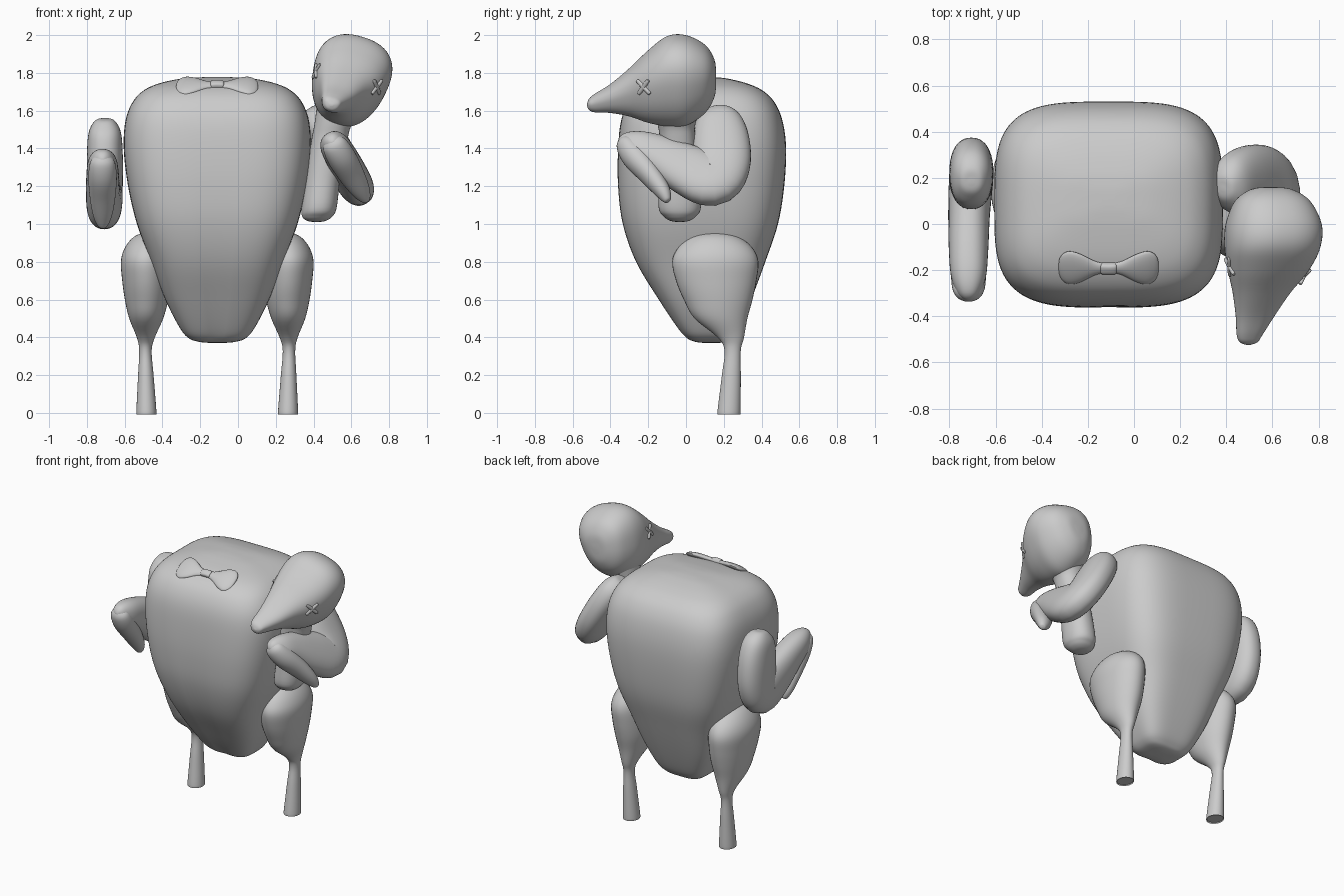
import bpy, bmesh, math
from mathutils import Vector, Matrix

X, Y, Z = Vector((1, 0, 0)), Vector((0, 1, 0)), Vector((0, 0, 1))


def spline(rows, steps):
    """Catmull-Rom through rows of numbers."""
    out = []
    for i in range(len(rows) - 1):
        p = [rows[max(0, min(len(rows) - 1, i + k))] for k in (-1, 0, 1, 2)]
        for s in range(steps):
            t = s / steps
            out.append([0.5 * (2 * b + (c - a) * t + (2 * a - 5 * b + 4 * c - d) * t * t
                               + (3 * b - a - 3 * c + d) * t ** 3) for a, b, c, d in zip(*p)])
    return out + [list(rows[-1])]


def loft(name, rows, axes=(X, Y), n=2.0, egg=0.0, sides=40, steps=5, mat=Matrix(), tweak=None):
    """Skin superelliptic sections (x, y, z, radius u, radius v). axes=None follows a bend in the yz plane."""
    bm = bmesh.new()
    pts = spline(rows, steps)
    rings = []
    for i, (x, y, z, a, b) in enumerate(pts):
        if axes:
            u, v = axes
        else:
            q, r = pts[max(i - 2, 0)], pts[min(i + 2, len(pts) - 1)]
            t = (Vector(r[:3]) - Vector(q[:3])).normalized()
            u, v = X, t.cross(X).normalized()
        ring = []
        for k in range(sides):
            ang = 2 * math.pi * k / sides
            c, s = math.cos(ang), math.sin(ang)
            c = math.copysign(abs(c) ** (2 / n), c)
            s = math.copysign(abs(s) ** (2 / n), s)
            p = Vector((x, y, z)) + u * (max(a, .002) * c * (1 + egg * s)) + v * (max(b, .002) * s)
            if tweak:
                p = tweak(p)
            ring.append(bm.verts.new(mat @ p))
        rings.append(ring)
    for r0, r1 in zip(rings, rings[1:]):
        for k in range(sides):
            j = (k + 1) % sides
            bm.faces.new((r0[k], r0[j], r1[j], r1[k]))
    bm.faces.new(rings[0])
    bm.faces.new(rings[-1])
    bmesh.ops.recalc_face_normals(bm, faces=bm.faces)
    me = bpy.data.meshes.new(name)
    bm.to_mesh(me)
    bm.free()
    ob = bpy.data.objects.new(name, me)
    bpy.context.collection.objects.link(ob)
    bpy.ops.object.select_all(action='DESELECT')
    ob.select_set(True)
    bpy.context.view_layer.objects.active = ob
    bpy.ops.object.shade_smooth_by_angle(angle=math.radians(50))
    return ob


CX = -0.11  # body centre line


# Body, with a soft crease down the front that fades out towards the top
def crease(p):
    if p.y < .06:
        fade = max(0, min(1, (1.5 - p.z) / .8)) * min(1, (.06 - p.y) / .08)
        p.y += .01 * fade * math.exp(-((p.x - CX) / .035) ** 2)
    return p


profile = [(.37, .03, .1, .17), (.376, .095, .05, .21), (.395, .15, .005, .24), (.45, .198, -.045, .28),
           (.6, .275, -.145, .345), (.8, .35, -.265, .42), (1.0, .425, -.335, .487), (1.2, .472, -.36, .52),
           (1.4, .495, -.36, .53), (1.55, .485, -.343, .51), (1.65, .445, -.3, .465), (1.71, .385, -.235, .4),
           (1.745, .305, -.15, .32), (1.768, .2, -.03, .23), (1.776, .1, .04, .17), (1.778, .03, .08, .13)]
body = loft("body", [(CX, (f + k) / 2, z, r, (k - f) / 2) for z, r, f, k in profile],
            n=3.6, sides=96, tweak=crease)

# Legs, mirrored about the body centre line
leg = [(0, .375, .228, .05, .057), (.01, .375, .228, .053, .061), (.2, .378, .24, .041, .05),
       (.33, .38, .247, .033, .043), (.4, .378, .237, .048, .07), (.5, .376, .185, .09, .14),
       (.6, .374, .17, .115, .182), (.7, .376, .16, .127, .213), (.8, .378, .155, .132, .228),
       (.87, .371, .155, .12, .2), (.925, .36, .152, .09, .14), (.952, .35, .15, .05, .075),
       (.96, .35, .15, .01, .015)]
for side, s in (("right", 1), ("left", -1)):
    loft(side + "_leg", [(CX + s * x, y, z, a, b) for z, x, y, a, b in leg])

# Wings: folded arm plus a hanging tip, the right one tilted outwards
arm = [(0, .155, .29, .01, .01), (0, .157, .28, .05, .06), (0, .17, .22, .085, .12), (0, .185, .1, .095, .15),
       (0, .185, -.05, .095, .155), (.003, .13, -.14, .095, .155), (.01, .0, -.085, .09, .14),
       (.012, -.15, .0, .085, .11), (.012, -.26, .05, .075, .085), (.012, -.335, .07, .045, .055),
       (.012, -.36, .07, .01, .01)]
tip = [(.012, -.345, .1, .01, .01), (.012, -.325, .07, .06, .05), (.012, -.27, -.01, .075, .07),
       (.012, -.19, -.12, .068, .058), (.012, -.125, -.22, .05, .042), (.012, -.1, -.275, .025, .022),
       (.012, -.095, -.285, .005, .005)]
for side, tilt, at in (("right", -30, (.53, 0, 1.36)), ("left", 0, (-.705, .03, 1.265))):
    s = 1 if side == "right" else -1
    mat = Matrix.Translation(at) @ Matrix.Rotation(math.radians(tilt), 4, 'Y') @ Matrix.Diagonal((s, 1, 1, 1))
    loft(side + "_wing", arm, axes=None, n=2.3, mat=mat)
    loft(side + "_wing_tip", tip, axes=None, mat=mat)

# Neck stump
loft("neck", [(.415, -.033, 1.01, .01, .01), (.415, -.033, 1.017, .05, .05), (.42, -.033, 1.04, .08, .085),
              (.43, -.033, 1.09, .093, .112), (.45, -.035, 1.25, .092, .105), (.485, -.045, 1.45, .095, .095),
              (.505, -.05, 1.53, .1, .1), (.55, -.04, 1.65, .13, .13)], n=2.2)

# Head tapering into the beak, rolled sideways
roll = math.radians(17)
hu = Vector((math.cos(roll), 0, -math.sin(roll)))
hv = Vector((math.sin(roll), 0, math.cos(roll)))
head_rows = [(.59, .16, 1.77, .02, .02), (.59, .15, 1.77, .085, .1), (.59, .1, 1.765, .155, .18),
             (.592, .0, 1.757, .197, .238), (.587, -.1, 1.753, .197, .237), (.572, -.2, 1.725, .168, .19),
             (.545, -.3, 1.695, .12, .125), (.52, -.4, 1.663, .082, .074), (.498, -.48, 1.64, .055, .048),
             (.495, -.512, 1.633, .038, .03), (.495, -.524, 1.63, .008, .006)]
head = loft("head", head_rows, axes=(hu, hv), n=2.35, egg=.17, sides=64)

# Crossed stitches for eyes
bar = [(-.052, 0, 0, .002, .002), (-.047, 0, 0, .01, .008), (0, 0, 0, .012, .009),
       (.047, 0, 0, .01, .008), (.052, 0, 0, .002, .002)]
for side, guess in (("right", (.735, -.225, 1.725)), ("left", (.395, -.19, 1.815))):
    ok, loc, nor, _ = head.closest_point_on_mesh(Vector(guess))
    base = Matrix.Translation(loc) @ nor.to_track_quat('Z', 'Y').to_matrix().to_4x4()
    for i, a in enumerate((45, -45)):
        loft(f"{side}_eye_stitch_{i + 1}", bar, axes=(Y, Z), sides=12,
             mat=base @ Matrix.Rotation(math.radians(a), 4, 'Z'))

# Bow lying on the sloping front of the top
ok, loc, nor, _ = body.ray_cast(Vector((CX, -.19, 3)), -Z)
seat = Matrix.Translation(loc + nor * .003) @ Matrix.Rotation(math.radians(32), 4, 'X')
lobe = [(.015, 0, 0, .022, .014), (.06, 0, 0, .035, .017), (.12, 0, 0, .07, .02), (.165, 0, -.003, .084, .02),
        (.195, 0, -.006, .072, .016), (.212, 0, -.008, .045, .01), (.217, 0, -.009, .01, .004)]
for side, s in (("right", 1), ("left", -1)):
    loft(side + "_bow_loop", lobe, axes=(Y, Z), sides=24, mat=seat @ Matrix.Diagonal((s, 1, 1, 1)))
loft("bow_knot", [(-.036, 0, .003, .012, .008), (-.03, 0, .003, .024, .018), (0, 0, .003, .025, .021),
                  (.03, 0, .003, .024, .018), (.036, 0, .003, .012, .008)], axes=(Y, Z), n=3, sides=24, mat=seat)
